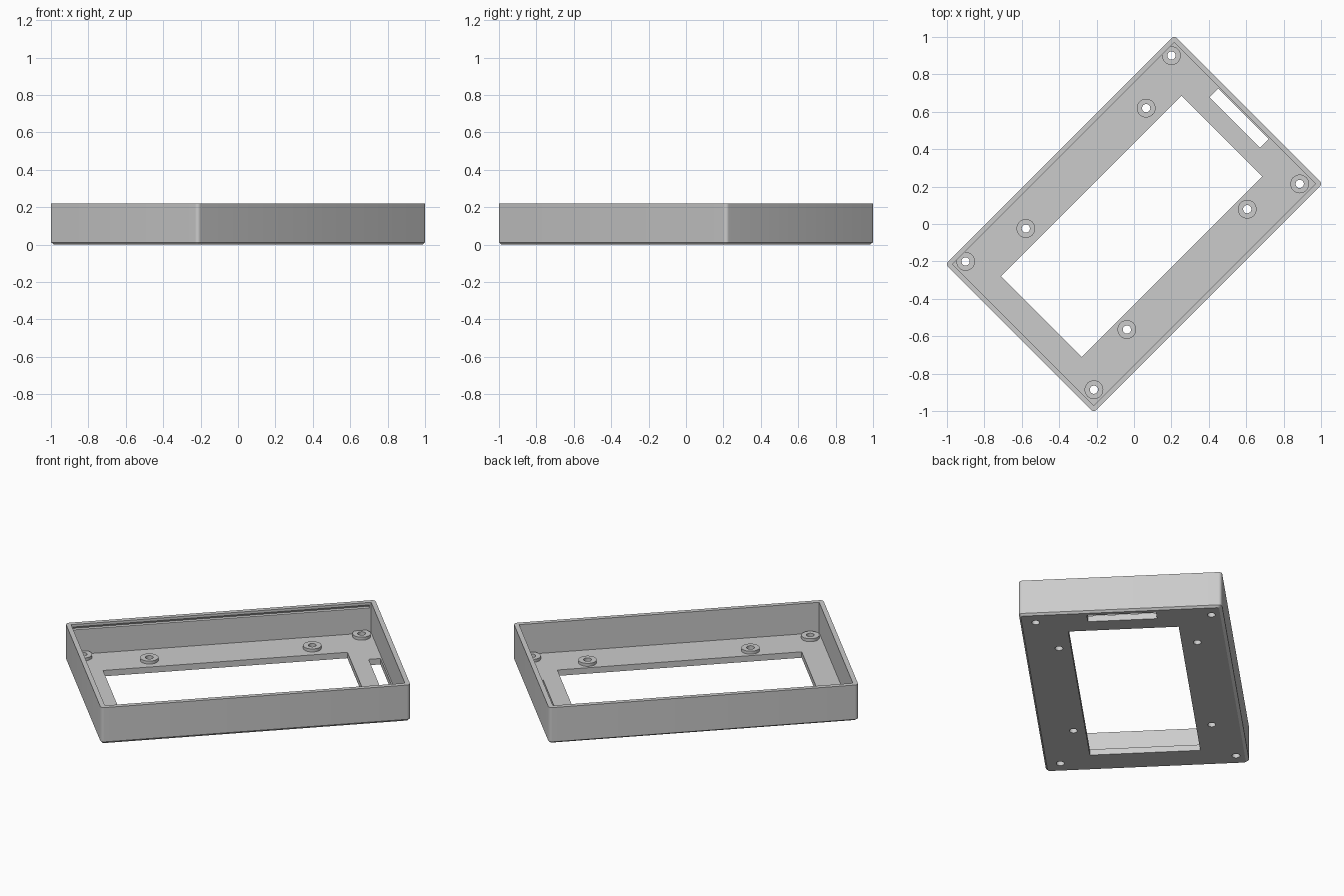
import bpy, bmesh, math
from mathutils import Matrix, Vector

old = bpy.data.objects.get("Cube")
if old:
    bpy.data.objects.remove(old)

HL, HW, H = 0.865, 0.561, 0.22      # half length, half width, height
WALL, FLOOR, R = 0.027, 0.036, 0.02  # wall, floor, corner radius
TURN = Matrix.Rotation(math.radians(45), 4, 'Z')

grey = bpy.data.materials.new("plain grey")
grey.use_nodes = True
grey.diffuse_color = (0.6, 0.6, 0.6, 1)
grey.node_tree.nodes["Principled BSDF"].inputs["Base Color"].default_value = (0.6, 0.6, 0.6, 1)


def make(name, bm):
    bmesh.ops.recalc_face_normals(bm, faces=bm.faces)
    mesh = bpy.data.meshes.new(name)
    bm.to_mesh(mesh)
    bm.free()
    mesh.materials.append(grey)
    obj = bpy.data.objects.new(name, mesh)
    bpy.context.collection.objects.link(obj)
    obj.matrix_world = TURN
    return obj


def loft(loops, closed=False):
    """Skin equal-sized loops; cap the ends or join last to first."""
    bm = bmesh.new()
    rings = [[bm.verts.new(p) for p in loop] for loop in loops]
    pairs = list(zip(rings, rings[1:]))
    if closed:
        pairs.append((rings[-1], rings[0]))
    else:
        bm.faces.new(rings[0])
        bm.faces.new(rings[-1])
    for a, b in pairs:
        for i in range(len(a)):
            j = (i + 1) % len(a)
            bm.faces.new((a[i], a[j], b[j], b[i]))
    return bm


def rounded(u0, u1, v0, v1, z, r, seg=5):
    pts = []
    corners = [(u1 - r, v1 - r), (u0 + r, v1 - r), (u0 + r, v0 + r), (u1 - r, v0 + r)]
    for k, (cu, cv) in enumerate(corners):
        for s in range(seg + 1):
            a = math.radians(90 * (k + s / seg))
            pts.append((cu + r * math.cos(a), cv + r * math.sin(a), z))
    return pts


def circle(u, v, z, r, n=32):
    return [(u + r * math.cos(2 * math.pi * i / n),
             v + r * math.sin(2 * math.pi * i / n), z) for i in range(n)]


def box(u0, u1, v0, v1, z0, z1):
    return loft([[(u0, v0, z), (u1, v0, z), (u1, v1, z), (u0, v1, z)] for z in (z0, z1)])


def cut(target, bm):
    cutter = make("cutter", bm)
    cutter.hide_render = True
    mod = target.modifiers.new("cut", 'BOOLEAN')
    mod.operation, mod.solver, mod.object = 'DIFFERENCE', 'EXACT', cutter
    bpy.context.view_layer.objects.active = target
    bpy.ops.object.modifier_apply(modifier=mod.name)
    bpy.data.objects.remove(cutter)


def smooth(obj):
    bpy.ops.object.select_all(action='DESELECT')
    obj.select_set(True)
    bpy.context.view_layer.objects.active = obj
    bpy.ops.object.shade_smooth_by_angle(angle=math.radians(30))


# Tray body with a chamfered bottom edge, wider on one long side
c, wide = 0.01, 0.017
tray = make("tray_body", loft([
    rounded(-HL + c, HL - c, -HW + c, HW - wide, 0, R * 0.7),
    rounded(-HL, HL, -HW, HW, 0.012, R),
    rounded(-HL, HL, -HW, HW, H, R)]))

# Cavity, display opening and cable slot
iu, iv = HL - WALL, HW - WALL
cut(tray, box(-iu, iu, -iv, iv, FLOOR, H + 0.1))
cut(tray, box(-0.70, 0.665, -0.305, 0.305, -0.1, 0.1))
cut(tray, box(0.764, 0.83, -0.188, 0.194, -0.1, FLOOR + 0.01))

# Snap groove along one long inner wall
profile = [(iv - 0.01, 0.187), (iv, 0.187), (iv + 0.011, 0.191), (iv, 0.205), (iv - 0.01, 0.205)]
cut(tray, loft([[(u, v, z) for v, z in profile] for u in (-iu + 0.01, iu - 0.01)]))

# Screw bosses with holes through the floor
spots = [(u, 0.01 + s * v) for s in (1, -1)
         for u, v in ((0.778, 0.485), (-0.778, 0.485), (0.484, 0.382), (-0.426, 0.382))]
for n, (u, v) in enumerate(spots):
    cut(tray, loft([circle(u, v, z, 0.022) for z in (-0.1, 0.1)]))
    top = FLOOR + 0.018
    boss = make(f"screw_boss_{n + 1}", loft([
        circle(u, v, FLOOR - 0.004, 0.05), circle(u, v, top, 0.05),
        circle(u, v, top, 0.022), circle(u, v, FLOOR - 0.004, 0.022)], closed=True))
    smooth(boss)
smooth(tray)
